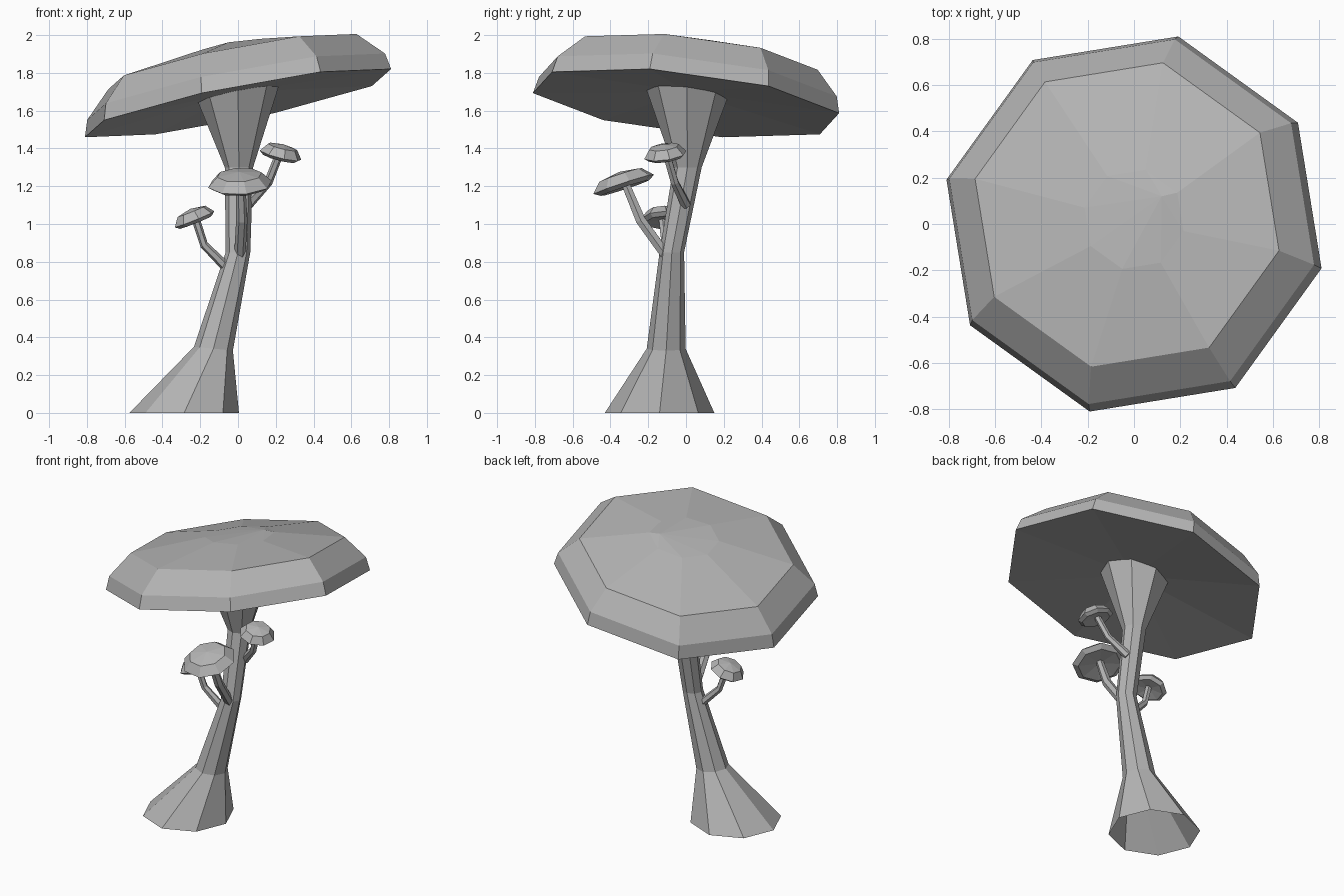
import bpy, bmesh, math
from mathutils import Vector

if "Cube" in bpy.data.objects:
    bpy.data.objects.remove(bpy.data.objects["Cube"])

# Mid-grey surface shared by all parts
grey = bpy.data.materials.new("mid_grey")
grey.diffuse_color = (0.46, 0.46, 0.46, 1)
grey.use_nodes = True
grey.node_tree.nodes["Principled BSDF"].inputs["Base Color"].default_value = grey.diffuse_color


def loft(name, rings, tip_low=None, tip_high=None, open_low=False):
    """Skin a stack of equal-sized rings; close ends with a point or a flat face."""
    bm = bmesh.new()
    loops = [[bm.verts.new(p) for p in ring] for ring in rings]
    n = len(loops[0])
    for a, b in zip(loops, loops[1:]):
        for i in range(n):
            j = (i + 1) % n
            bm.faces.new((a[i], a[j], b[j], b[i]))
    for loop, tip in ((loops[0], tip_low), (loops[-1], tip_high)):
        if tip is not None:
            t = bm.verts.new(tip)
            for i in range(n):
                bm.faces.new((loop[i], loop[(i + 1) % n], t))
        elif not (open_low and loop is loops[0]):
            bm.faces.new(loop)
    bmesh.ops.recalc_face_normals(bm, faces=bm.faces)
    mesh = bpy.data.meshes.new(name)
    bm.to_mesh(mesh)
    bm.free()
    mesh.materials.append(grey)
    obj = bpy.data.objects.new(name, mesh)
    bpy.context.collection.objects.link(obj)
    return obj


def sloped_ring(x, y, z, r, n=8, phase=0.0, sx=0.0, sy=0.0, zmax=9):
    """Regular polygon seen from above, lying on a sloping plane."""
    pts = []
    for i in range(n):
        a = phase + math.tau * i / n
        px, py = x + r * math.cos(a), y + r * math.sin(a)
        pts.append(Vector((px, py, min(z + sx * px + sy * py, zmax))))
    return pts


def normal_ring(center, normal, r, n, phase=0.0):
    """Regular polygon perpendicular to a direction."""
    q = Vector((0, 0, 1)).rotation_difference(Vector(normal))
    return [Vector(center) + q @ Vector((r * math.cos(phase + math.tau * i / n),
                                         r * math.sin(phase + math.tau * i / n), 0))
            for i in range(n)]


# Large tilted cap: rim, upper rim, shoulder, crown
tilt = dict(phase=math.radians(-13.3), sx=0.1965, sy=-0.112)
loft("large_cap", [
    sloped_ring(0, 0, 1.64, 0.833, **tilt),
    sloped_ring(-0.01, 0.01, 1.73, 0.81, **tilt),
    sloped_ring(-0.03, 0.04, 1.87, 0.675, **tilt),
    sloped_ring(0, 0.02, 1.95, 0.22, zmax=1.98, **tilt),
], tip_low=(0, 0, 1.70), tip_high=(0.12, 0.12, 1.975))

# Main trunk: open flared foot, bend, flared top that follows the cap
loft("trunk", [
    sloped_ring(-0.285, -0.14, 0.0, 0.29),
    sloped_ring(-0.13, -0.105, 0.327, 0.103, sx=-0.1),
    sloped_ring(0.0, -0.075, 0.85, 0.065),
    sloped_ring(0.005, 0.008, 1.30, 0.075),
    sloped_ring(0.0, 0.005, 1.69, 0.215, sx=0.17, sy=-0.11),
], open_low=True)


# Small side mushrooms: bent stalk plus a lens-shaped cap
def side_mushroom(name, path, radii, cap_center, normal, cap_r, height):
    path = [Vector(p) for p in path]
    rings = []
    for i, p in enumerate(path):
        d = path[min(i + 1, len(path) - 1)] - path[max(i - 1, 0)]
        rings.append(normal_ring(p, d, radii[i], 6))
    loft(name + "_stalk", rings)
    c, n = Vector(cap_center), Vector(normal).normalized()
    loft(name + "_cap", [
        normal_ring(c - n * height * 0.3, n, cap_r * 0.8, 8, 0.2),
        normal_ring(c, n, cap_r, 8, 0.2),
        normal_ring(c + n * height * 0.75, n, cap_r * 0.7, 8, 0.2),
    ], tip_low=c - n * height * 0.1, tip_high=c + n * height)


side_mushroom("left_mushroom",
              [(-0.04, -0.08, 0.75), (-0.18, -0.11, 0.89), (-0.225, -0.125, 1.03)],
              (0.028, 0.022, 0.022), (-0.23, -0.125, 1.025), (-0.4, -0.05, 1), 0.115, 0.06)
side_mushroom("front_mushroom",
              [(0.01, -0.11, 0.84), (0.02, -0.24, 1.02), (0.015, -0.315, 1.2)],
              (0.03, 0.03, 0.025), (0.01, -0.33, 1.21), (-0.05, -0.33, 1), 0.172, 0.07)
side_mushroom("right_mushroom",
              [(0.05, 0.0, 1.10), (0.16, -0.06, 1.22), (0.215, -0.1, 1.36)],
              (0.028, 0.023, 0.022), (0.225, -0.11, 1.365), (0.25, -0.15, 1), 0.115, 0.06)
